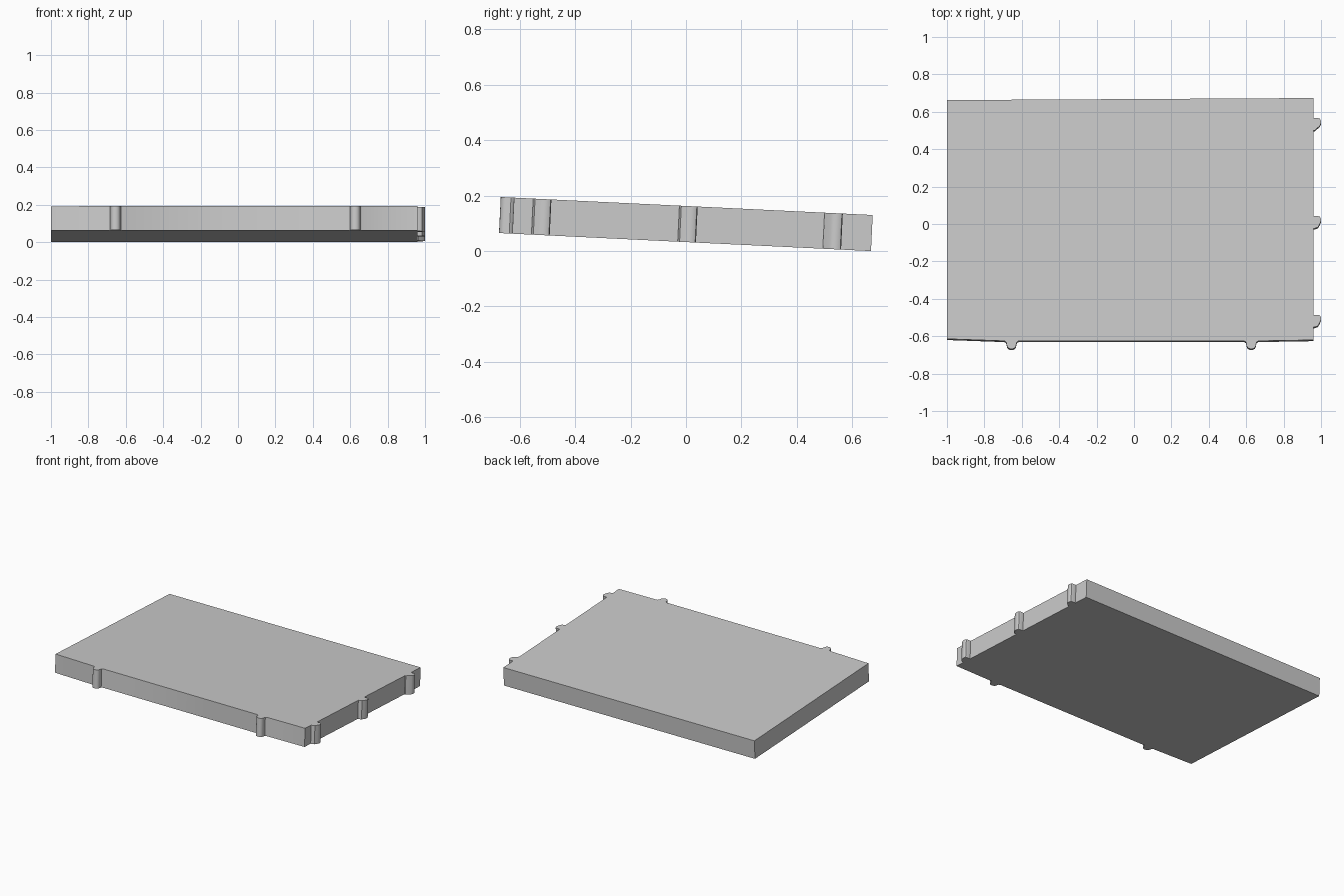
import bpy, bmesh, math
from mathutils import Matrix

if "Cube" in bpy.data.objects:
    bpy.data.objects.remove(bpy.data.objects["Cube"])

THICK = 0.13
TILT = math.radians(-2.77)


def front_peg(x, y):
    # rounded peg with flared foot, running left to right
    pts = [(x - 0.038, y), (x - 0.029, y - 0.006), (x - 0.026, y - 0.016)]
    for i in range(9):
        a = math.pi * (1 + i / 8)
        pts.append((x + 0.025 * math.cos(a), y - 0.023 + 0.020 * math.sin(a)))
    return pts + [(x + 0.026, y - 0.016), (x + 0.029, y - 0.006), (x + 0.038, y)]


def side_peg(y, foot):
    # peg with a square upper side and a sloped lower side
    return [(0.96, y - 0.033), (0.966, y - 0.033), (0.966 + foot, y - 0.026),
            (0.994, y - 0.008), (0.999, y + 0.005), (0.999, y + 0.020),
            (0.994, y + 0.030), (0.985, y + 0.033), (0.96, y + 0.033)]


# Panel outline, counter-clockwise from the front left corner
outline = [(-1.0, -0.618)]
outline += front_peg(-0.655, -0.629)
outline += front_peg(0.627, -0.629)
outline += [(0.96, -0.624)]
for y, foot in ((-0.522, 0.018), (0.006, 0.018), (0.53, 0.006)):
    outline += side_peg(y, foot)
outline += [(0.96, 0.671), (-1.0, 0.660)]

# Extrude the outline into a slab and tilt it
bm = bmesh.new()
base = bm.faces.new([bm.verts.new((x, y, -THICK / 2)) for x, y in outline])
top = bmesh.ops.extrude_face_region(bm, geom=[base])["geom"]
bmesh.ops.translate(bm, vec=(0, 0, THICK),
                    verts=[v for v in top if isinstance(v, bmesh.types.BMVert)])
bmesh.ops.recalc_face_normals(bm, faces=bm.faces)
bm.transform(Matrix.Rotation(TILT, 4, 'X'))
low = min(v.co.z for v in bm.verts)
bmesh.ops.translate(bm, vec=(0, 0, -low), verts=bm.verts)

mesh = bpy.data.meshes.new("pegged_panel")
bm.to_mesh(mesh)
bm.free()
panel = bpy.data.objects.new("pegged_panel", mesh)
bpy.context.collection.objects.link(panel)

# Smooth the rounded pegs, keep the slab edges sharp
bpy.context.view_layer.objects.active = panel
panel.select_set(True)
bpy.ops.object.shade_smooth_by_angle(angle=math.radians(35))
